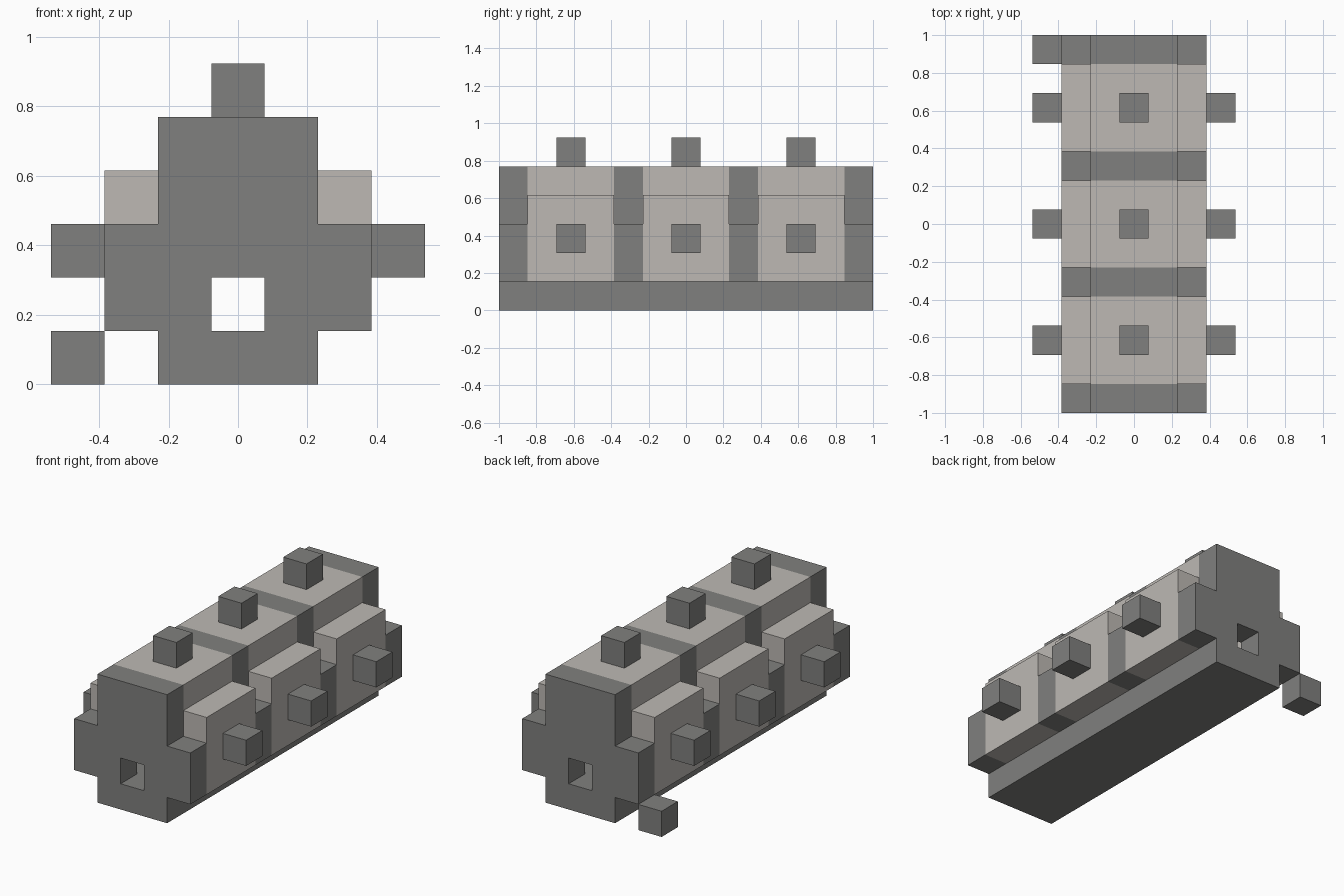
import bpy
import bmesh

U = 2 / 13  # one block; the hull is thirteen blocks long

default_cube = bpy.data.objects.get("Cube")
if default_cube:
    bpy.data.objects.remove(default_cube, do_unlink=True)


def make_material(name, colour):
    mat = bpy.data.materials.new(name)
    mat.use_nodes = True
    mat.diffuse_color = colour
    bsdf = mat.node_tree.nodes["Principled BSDF"]
    bsdf.inputs["Base Color"].default_value = colour
    bsdf.inputs["Roughness"].default_value = 0.9
    return mat


DARK = make_material("dark grey", (0.216, 0.216, 0.209, 1))
LIGHT = make_material("warm light grey", (0.509, 0.485, 0.456, 1))


def prism(name, half_outline, y0, y1, mat, x=0):
    """Mirror a half outline (x, z in blocks) and extrude it from y0 to y1."""
    outline = half_outline + [(-px, pz) for px, pz in reversed(half_outline)]
    bm = bmesh.new()
    face = bm.faces.new([bm.verts.new(((x + px) * U, y0 * U, pz * U)) for px, pz in outline])
    grown = bmesh.ops.extrude_face_region(bm, geom=[face])
    verts = [v for v in grown["geom"] if isinstance(v, bmesh.types.BMVert)]
    bmesh.ops.translate(bm, verts=verts, vec=(0, (y1 - y0) * U, 0))
    bmesh.ops.recalc_face_normals(bm, faces=bm.faces)
    mesh = bpy.data.meshes.new(name)
    bm.to_mesh(mesh)
    bm.free()
    mesh.materials.append(mat)
    obj = bpy.data.objects.new(name, mesh)
    bpy.context.collection.objects.link(obj)
    return obj


def block(name, x, y, z, mat):
    """One unit cube centred on x and y, with its underside at z."""
    return prism(name, [(0.5, z), (0.5, z + 1)], y - 0.5, y + 0.5, mat, x)


# Half outlines, from the inner foot round the outside to the centre top
cavity = [(0.5, 4), (0.5, 3), (1.5, 3), (1.5, 1)]
stepped = [(2.5, 1), (2.5, 3), (1.5, 3), (1.5, 5)]
padded = [(2.5, 1), (2.5, 4), (1.5, 4), (1.5, 5)]
doorway = [(0.5, 2), (0.5, 1)]

# Base slab
prism("base", [(1.5, 0), (1.5, 1)], -6.5, 6.5, DARK)

# End walls with a square opening
for name, y in (("front_wall", -6.5), ("back_wall", 5.5)):
    prism(name, doorway + stepped, y, y + 1, DARK)

# Dark ribs between the sections
for name, y in (("front_rib", -2.5), ("back_rib", 1.5)):
    prism(name, cavity + stepped, y, y + 1, DARK)

# Light sections with raised shoulders, each with three knobs
for place, y in (("front", -4), ("middle", 0), ("back", 4)):
    prism(place + "_section", cavity + padded, y - 1.5, y + 1.5, LIGHT)
    block(place + "_top_knob", 0, y, 5, DARK)
    for side, x in (("left", 3), ("right", -3)):
        block(place + "_" + side + "_knob", x, y, 2, DARK)

# Loose block beside the rear corner
block("corner_block", -3, 6, 0, DARK)
